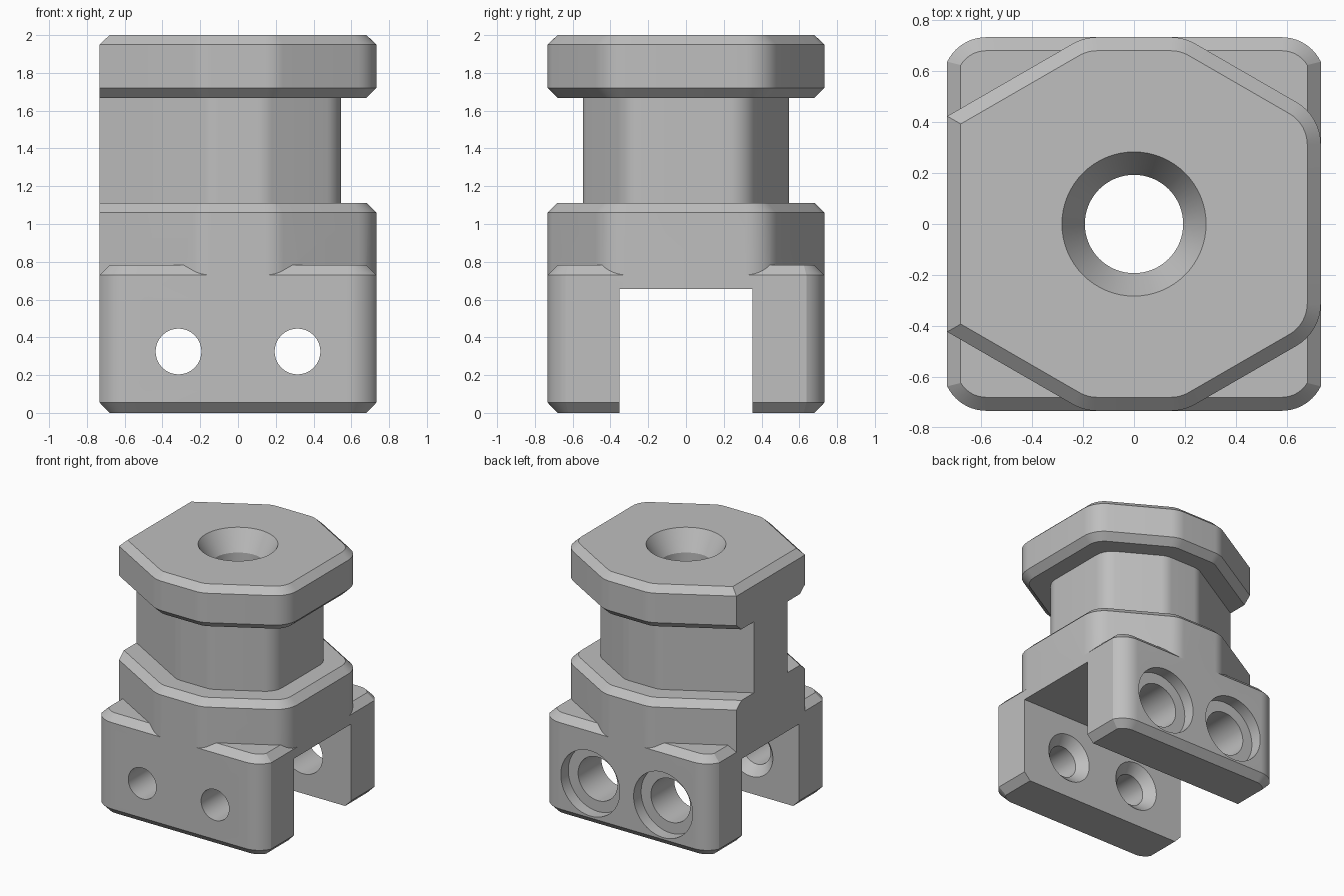
import bpy, bmesh, math
from mathutils import Vector, Matrix

cube = bpy.data.objects.get("Cube")
if cube:
    bpy.data.objects.remove(cube)

HALF = 0.733      # half width of the block
CH = 0.053        # chamfer size

grey = bpy.data.materials.new("mid_grey")
grey.use_nodes = True
colour = (0.52, 0.52, 0.52, 1)
grey.diffuse_color = colour
grey.node_tree.nodes["Principled BSDF"].inputs["Base Color"].default_value = colour


def loft(name, rings, flat_side=False):
    """Skin a stack of equal-length counter-clockwise rings into a closed solid."""
    bm = bmesh.new()
    vs = [[bm.verts.new(p) for p in ring] for ring in rings]
    n = len(rings[0])
    for lo, hi in zip(vs, vs[1:]):
        for i in range(n - 1 if flat_side else n):
            j = (i + 1) % n
            bm.faces.new((lo[i], lo[j], hi[j], hi[i]))
    bm.faces.new(vs[0][::-1])
    bm.faces.new(vs[-1])
    if flat_side:  # one flush face, plus the chamfer above it
        bm.faces.new([v[-1] for v in vs[:-1]] + [v[0] for v in vs[-2::-1]])
        bm.faces.new((vs[-2][-1], vs[-2][0], vs[-1][0], vs[-1][-1]))
    bmesh.ops.recalc_face_normals(bm, faces=bm.faces)
    mesh = bpy.data.meshes.new(name)
    bm.to_mesh(mesh)
    bm.free()
    mesh.materials.append(grey)
    ob = bpy.data.objects.new(name, mesh)
    bpy.context.collection.objects.link(ob)
    return ob


def fillet(prev, corner, nxt, radius, steps=8):
    """Arc points that round one convex corner."""
    a, b = (prev - corner).normalized(), (nxt - corner).normalized()
    half = a.angle(b) / 2
    centre = corner + (a + b).normalized() * (radius / math.sin(half))
    start = corner + a * (radius / math.tan(half)) - centre
    turn = math.pi - 2 * half
    return [centre + Matrix.Rotation(turn * k / steps, 2) @ start
            for k in range(steps + 1)]


def hex_ring(z, a, radius, left=HALF):
    """Clipped hexagon of inner radius a, cut square on the -x side."""
    c = math.sqrt(3) / 2
    xj, yr, yl = 2 * a * (1 - c), a / 2 / c, (a - left / 2) / c
    pts = [Vector(p) for p in ((-left, -yl), (-xj, -a), (xj, -a), (a, -yr),
                               (a, yr), (xj, a), (-xj, a), (-left, yl))]
    out = [pts[0]]
    for p, q, r in zip(pts, pts[1:], pts[2:]):
        out += fillet(p, q, r, radius)
    out.append(pts[-1])
    return [(p.x, p.y, z) for p in out]


def base_ring(z, a, steps=10):
    """Square with partial corner arcs that meet the x sides at an edge."""
    r = 0.17 - (HALF - a)
    cx, cy = 0.58, HALF - 0.17
    end = math.asin((a - cx) / r)
    arc = [(cx + r * math.sin(end * k / steps), cy + r * math.cos(end * k / steps))
           for k in range(steps + 1)]
    quarter = arc[::-1]
    half = quarter + [(-x, y) for x, y in arc]
    return [(x, y, z) for x, y in half + [(-x, -y) for x, y in half]]


def bore(name, profile, x=0, z=0, along_y=False, n=64):
    """Round cutter from (distance, radius) steps along z or y."""
    rings = []
    for t, r in profile:
        circle = [(r * math.cos(math.tau * k / n), r * math.sin(math.tau * k / n))
                  for k in range(n)]
        rings.append([(x + u, t, z + v) if along_y else (u, v, t) for u, v in circle])
    return loft(name, rings)


def combine(target, tool, operation):
    mod = target.modifiers.new(tool.name, "BOOLEAN")
    mod.operation, mod.solver, mod.object = operation, "EXACT", tool
    bpy.context.view_layer.objects.active = target
    bpy.ops.object.modifier_apply(modifier=mod.name)
    bpy.data.objects.remove(tool)


# Forked base block
inner = HALF - CH
body = loft("clamp_body", [base_ring(0, inner), base_ring(0.055, HALF),
                           base_ring(0.73, HALF), base_ring(0.783, inner)])

# Flange, neck and head
NECK = 0.546
levels = [(0.6, HALF, 0.19), (1.06, HALF, 0.19), (1.112, inner, 0.14),
          (1.112, NECK, 0.15), (1.668, NECK, 0.15), (1.668, inner, 0.14),
          (1.72, HALF, 0.19), (1.95, HALF, 0.19)]
rings = [hex_ring(*lv) for lv in levels] + [hex_ring(2, inner, 0.14, inner)]
combine(body, loft("flange_neck_head", rings, flat_side=True), "UNION")

# Slot between the fork legs
slot = [[(-1, -0.352, z), (1, -0.352, z), (1, 0.352, z), (-1, 0.352, z)]
        for z in (-0.1, 0.655)]
combine(body, loft("slot_cutter", slot), "DIFFERENCE")

# Countersunk centre hole
combine(body, bore("centre_hole", [(0.5, 0.193), (1.844, 0.193),
                                   (2, 0.283), (2.1, 0.341)]), "DIFFERENCE")

# Cross holes: countersunk inside the front leg, counterbored on the back leg
for x in (-0.315, 0.315):
    combine(body, bore("front_hole", [(-0.9, 0.121), (-0.422, 0.121),
                                      (-0.352, 0.19), (-0.3, 0.19)],
                       x, 0.325, True), "DIFFERENCE")
    combine(body, bore("back_hole", [(0.3, 0.17), (0.64, 0.17),
                                     (0.64, 0.255), (0.9, 0.255)],
                       x, 0.325, True), "DIFFERENCE")

# Smooth fillets and bores, sharp chamfers
bpy.ops.object.select_all(action="DESELECT")
body.select_set(True)
bpy.context.view_layer.objects.active = body
bpy.ops.object.shade_smooth_by_angle(angle=math.radians(20))
